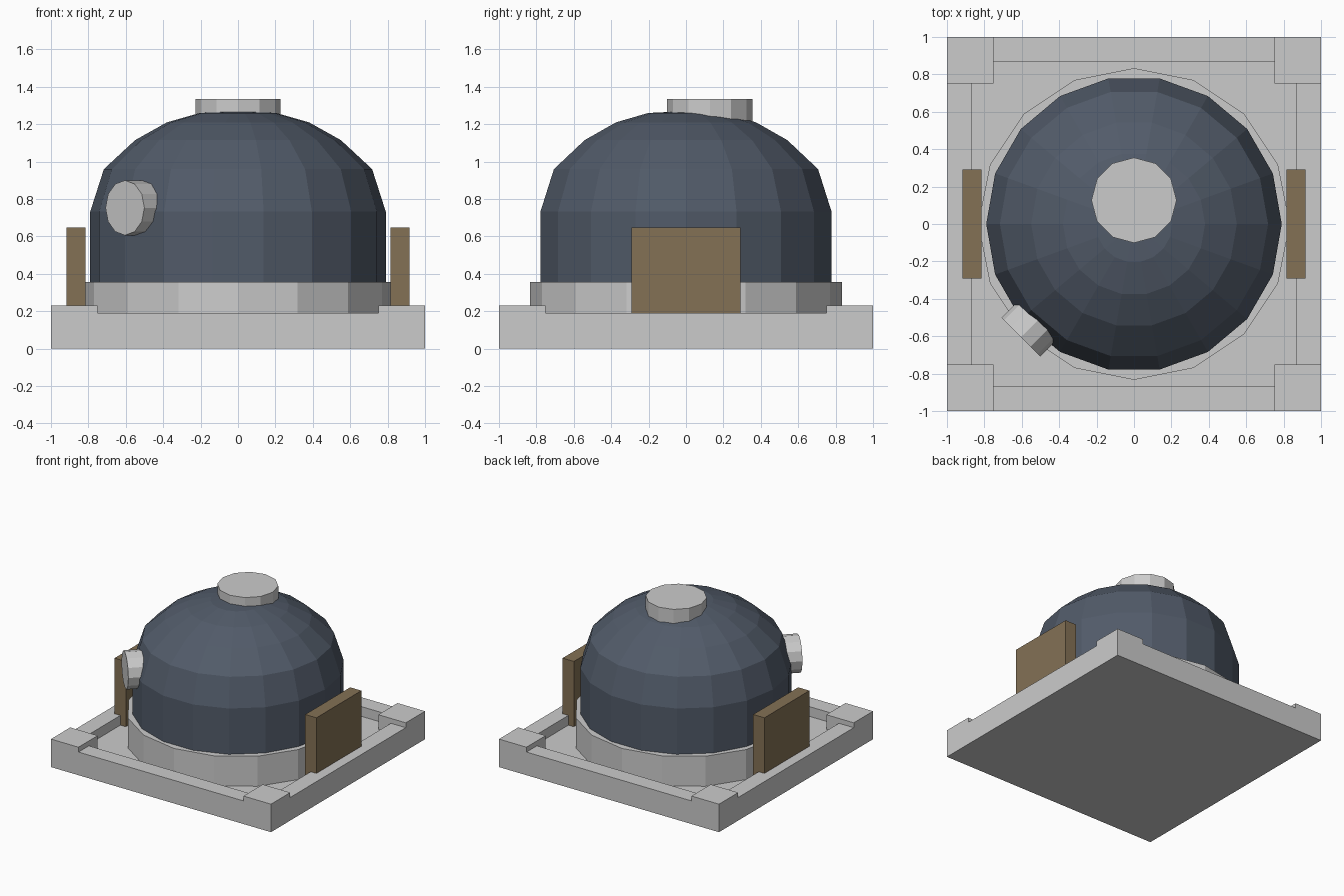
import bpy, bmesh
from math import pi, sin, cos
from mathutils import Matrix

if "Cube" in bpy.data.objects:
    bpy.data.objects.remove(bpy.data.objects["Cube"])


def material(name, rgb):
    m = bpy.data.materials.new(name)
    m.diffuse_color = (*rgb, 1)
    m.use_nodes = True
    m.node_tree.nodes["Principled BSDF"].inputs["Base Color"].default_value = m.diffuse_color
    return m


def add_object(name, bm, mat=None):
    bmesh.ops.recalc_face_normals(bm, faces=bm.faces)
    mesh = bpy.data.meshes.new(name)
    bm.to_mesh(mesh)
    bm.free()
    ob = bpy.data.objects.new(name, mesh)
    bpy.context.collection.objects.link(ob)
    if mat:
        mesh.materials.append(mat)
    return ob


def box(name, lo, hi, mat=None):
    bm = bmesh.new()
    bmesh.ops.create_cube(bm, size=1)
    for v in bm.verts:
        v.co = [(a + b) / 2 + c * (b - a) for a, b, c in zip(lo, hi, v.co)]
    return add_object(name, bm, mat)


def lathe(name, profile, sides, start=0, matrix=Matrix(), mat=None):
    """Flat-sided solid of revolution from (radius, z) points."""
    bm = bmesh.new()
    rings = [[bm.verts.new((r * cos(start + 2 * pi * i / sides),
                            r * sin(start + 2 * pi * i / sides), z))
              for i in range(sides)] for r, z in profile]
    for a, b in zip(rings, rings[1:]):
        for i in range(sides):
            j = (i + 1) % sides
            bm.faces.new((a[i], a[j], b[j], b[i]))
    bm.faces.new(rings[0])
    bm.faces.new(rings[-1])
    bmesh.ops.remove_doubles(bm, verts=bm.verts, dist=1e-4)
    bm.transform(matrix)
    return add_object(name, bm, mat)


slate = material("slate", (0.083, 0.104, 0.141))
wood = material("wood", (0.23, 0.165, 0.091))

FLOOR, RIM, CORNER = 0.11, 0.19, 0.23

# Base tray: extruded grid with floor, rim and raised corner squares
cuts = [-1, -0.865, -0.75, 0.75, 0.865, 1]


def tray_height(i, j):
    if i in (0, 1, 3, 4) and j in (0, 1, 3, 4):
        return CORNER
    return RIM if i in (0, 4) or j in (0, 4) else FLOOR


bm = bmesh.new()


def quad(*pts):
    bm.faces.new([bm.verts.new(p) for p in pts])


for i in range(5):
    for j in range(5):
        x0, x1, y0, y1 = cuts[i], cuts[i + 1], cuts[j], cuts[j + 1]
        h = tray_height(i, j)
        for z in (0, h):
            quad((x0, y0, z), (x1, y0, z), (x1, y1, z), (x0, y1, z))
        # Walls only where the neighbouring cell is lower
        for di, dj, p, q in ((-1, 0, (x0, y0), (x0, y1)), (1, 0, (x1, y0), (x1, y1)),
                             (0, -1, (x0, y0), (x1, y0)), (0, 1, (x0, y1), (x1, y1))):
            a, b = i + di, j + dj
            n = tray_height(a, b) if 0 <= a < 5 and 0 <= b < 5 else 0
            if n < h:
                quad((*p, n), (*q, n), (*q, h), (*p, h))
bmesh.ops.remove_doubles(bm, verts=bm.verts, dist=1e-4)
bmesh.ops.dissolve_limit(bm, angle_limit=0.01, verts=bm.verts, edges=bm.edges)
add_object("base_tray", bm)

# Drum under the dome
lathe("drum", [(0.833, FLOOR), (0.833, 0.357)], 16)

# Dome
lathe("dome", [(0.79, 0.357), (0.79, 0.733), (0.717, 0.96), (0.55, 1.115),
               (0.38, 1.21), (0.205, 1.26), (0, 1.27)], 18, mat=slate)

# Hatch on the dome top, set back from the centre
lathe("roof_hatch", [(0.228, 1.15), (0.228, 1.335)], 12,
      matrix=Matrix.Translation((0, 0.127, 0)))

# Round port on the front left of the dome
port = (Matrix.Translation((0, 0, 0.753)) @ Matrix.Rotation(-3 * pi / 4, 4, 'Z')
        @ Matrix.Rotation(pi / 2, 4, 'Y'))
lathe("side_port", [(0.147, 0.70), (0.147, 0.855)], 12, matrix=port)

# Side panels
for side, name in ((-1, "left_panel"), (1, "right_panel")):
    xs = sorted((side * 0.815, side * 0.917))
    box(name, (xs[0], -0.292, FLOOR), (xs[1], 0.292, 0.647), wood)
